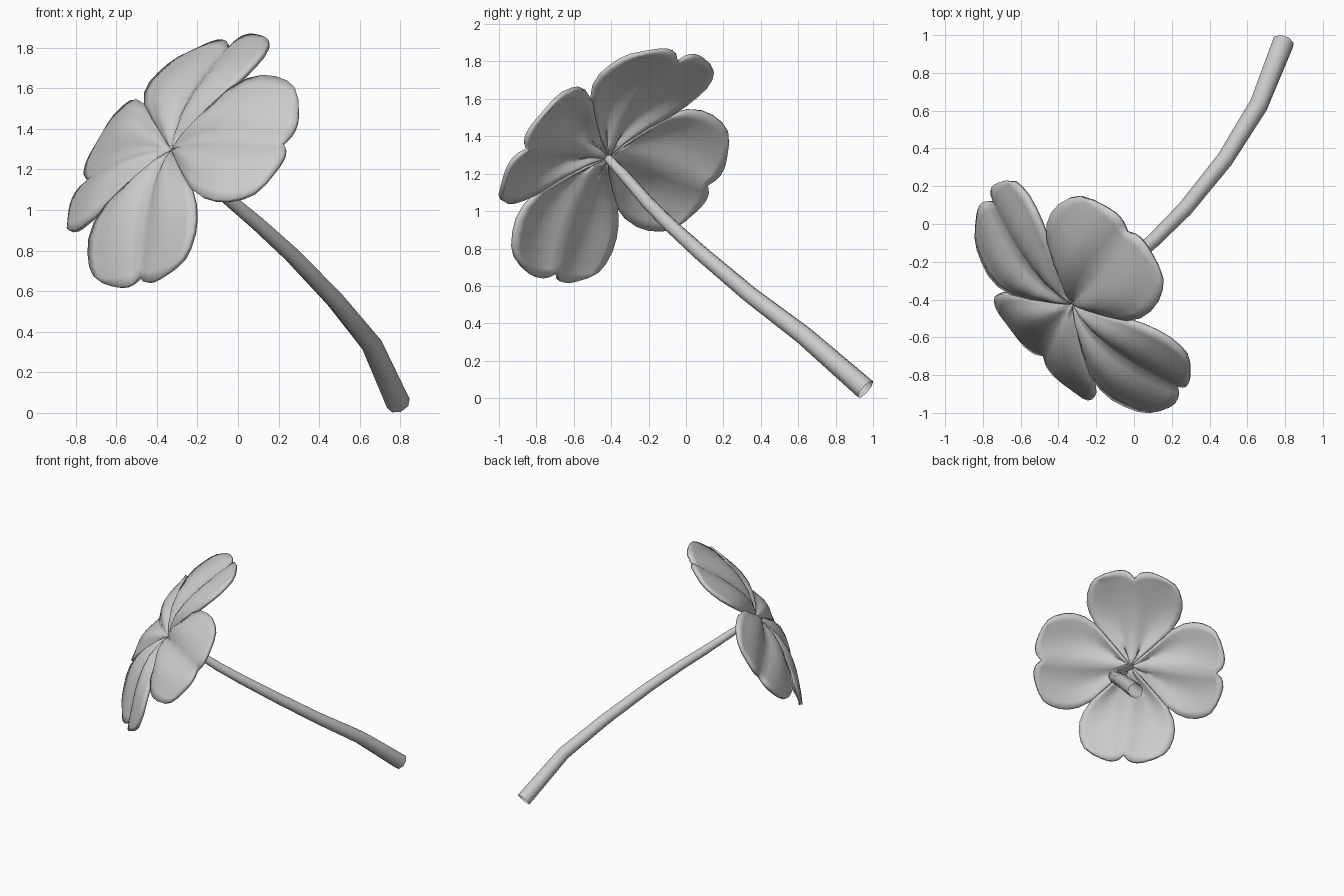
import bpy, bmesh, math
from mathutils import Matrix, Vector

cube = bpy.data.objects.get("Cube")
if cube:
    bpy.data.objects.remove(cube, do_unlink=True)

grey = bpy.data.materials.new("plain_grey")
grey.use_nodes = True
colour = (0.6, 0.6, 0.6, 1)
grey.diffuse_color = colour
grey.node_tree.nodes["Principled BSDF"].inputs["Base Color"].default_value = colour

# Flower frame: local z is the facing direction, local y points to the top leaf
centre = Vector((-0.32, -0.42, 1.29))
facing = Vector((-0.64, -0.53, 0.555)).normalized()
up = Vector((0.317, 0.472, 0.817))
up = (up - facing * up.dot(facing)).normalized()
side = up.cross(facing)
frame = Matrix((side, up, facing)).transposed().to_4x4()
frame.translation = centre

# Leaf rows: (midrib distance, edge half width, edge distance)
ROWS = [(0, .015, 0), (.07, .09, .085), (.17, .2, .195), (.28, .3, .295),
        (.38, .355, .39), (.47, .375, .47), (.55, .372, .54), (.61, .35, .61),
        (.655, .315, .66), (.69, .25, .7)]
COLS = 7


def smooth(obj, angle):
    bpy.ops.object.select_all(action='DESELECT')
    obj.select_set(True)
    bpy.context.view_layer.objects.active = obj
    bpy.ops.object.shade_smooth_by_angle(angle=math.radians(angle))


def leaf_point(row, s):
    """Point on a heart-shaped leaf; s runs from -1 to 1 across it."""
    mid, width, edge = row
    a = abs(s)
    t = mid / ROWS[-1][0]
    x = width * s
    y = mid + (edge - mid) * a + 0.05 * t ** 4 * math.sin(math.pi * a ** 0.7)
    # Domed along its length, with a soft valley at the midrib
    dome = 0.01 + 0.045 * (1 - (1 - t) ** 6) - 0.145 * t ** 2.5 + 0.015 * a * t
    bulge = 0.045 * math.sin(math.pi * a ** 0.85) ** 1.5 * math.sin(math.pi * t ** 0.8)
    return Vector((x, y, dome + bulge))


def make_leaf(name, turn):
    bm = bmesh.new()
    grid = [[bm.verts.new(leaf_point(row, j / COLS)) for j in range(-COLS, COLS + 1)]
            for row in ROWS]
    for low, high in zip(grid, grid[1:]):
        for j in range(2 * COLS):
            bm.faces.new((low[j], low[j + 1], high[j + 1], high[j]))
    mesh = bpy.data.meshes.new(name)
    bm.to_mesh(mesh)
    bm.free()
    mesh.materials.append(grey)
    obj = bpy.data.objects.new(name, mesh)
    bpy.context.collection.objects.link(obj)
    obj.matrix_world = frame @ Matrix.Rotation(turn, 4, 'Z')
    smooth(obj, 60)
    # Thin body behind the front surface
    solid = obj.modifiers.new("thickness", 'SOLIDIFY')
    solid.thickness = 0.025
    solid.offset = -1


# Four leaves around the centre
for i, name in enumerate(("top_leaf", "left_leaf", "bottom_leaf", "right_leaf")):
    make_leaf(name, -i * math.pi / 2)

# Curved open stem, thicker towards its cut end: x, y, z, radius
PATH = [(-.315, -.415, 1.28, .024), (-.2, -.33, 1.19, .03), (-.03, -.2, 1.04, .035),
        (.1, -.09, .93, .038), (.27, .08, .775, .042), (.48, .34, .555, .046),
        (.66, .63, .335, .052), (.79, .96, .047, .06)]
curve = bpy.data.curves.new("stem", 'CURVE')
curve.dimensions = '3D'
curve.bevel_depth = 1
curve.bevel_resolution = 2
spline = curve.splines.new('POLY')
spline.points.add(len(PATH) - 1)
for point, (x, y, z, radius) in zip(spline.points, PATH):
    point.co = (x, y, z, 1)
    point.radius = radius
curve.materials.append(grey)
stem = bpy.data.objects.new("stem", curve)
bpy.context.collection.objects.link(stem)
bpy.ops.object.select_all(action='DESELECT')
stem.select_set(True)
bpy.context.view_layer.objects.active = stem
bpy.ops.object.convert(target='MESH')
smooth(bpy.context.view_layer.objects.active, 60)
